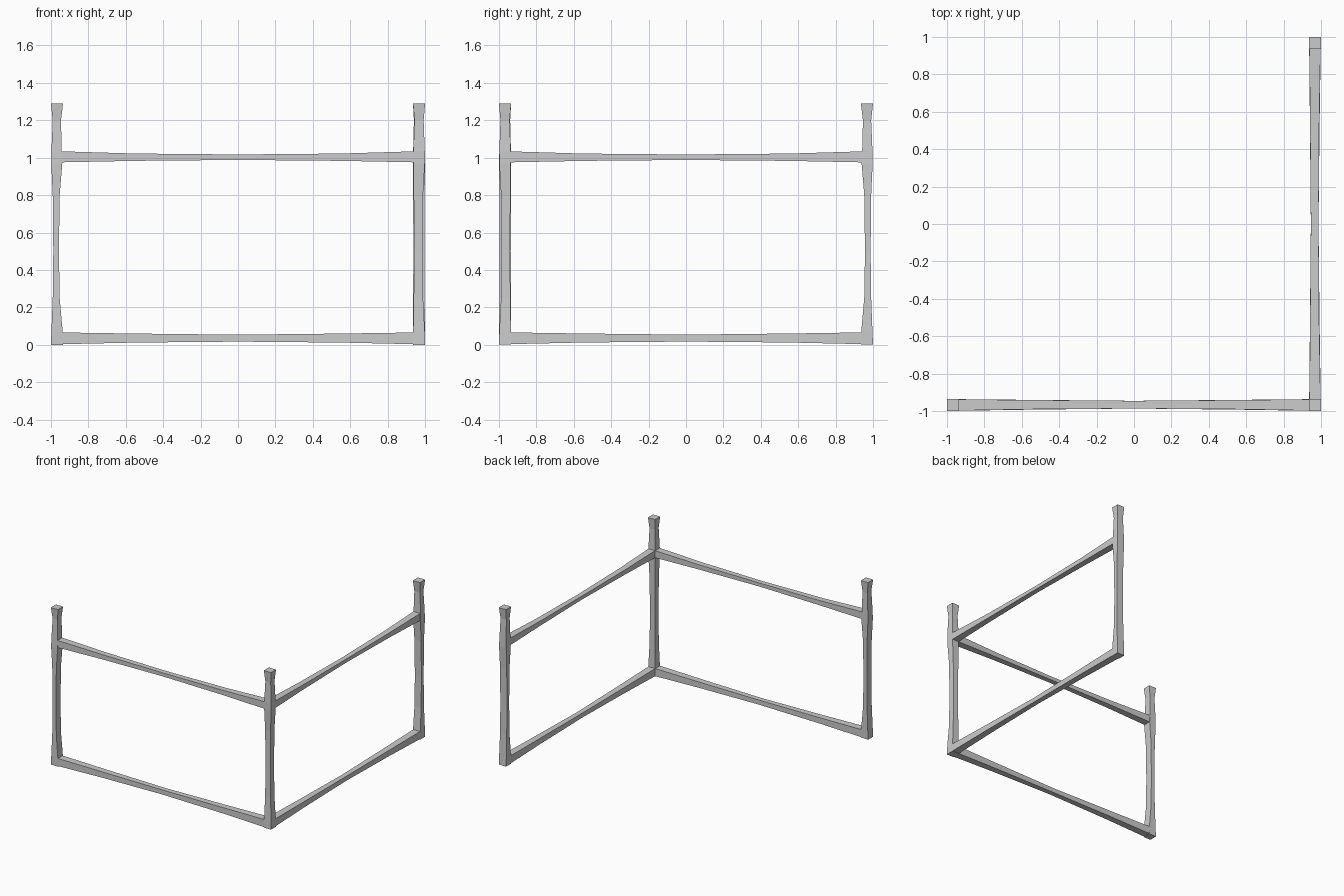
import bpy, bmesh

if "Cube" in bpy.data.objects:
    bpy.data.objects.remove(bpy.data.objects["Cube"])


def loft(name, axis, stations):
    """Rectangular beam along an axis; station = (position, a0, a1, b0, b1) on the other two axes."""
    bm = bmesh.new()
    rings = []
    for t, a0, a1, b0, b1 in stations:
        ring = []
        for a, b in ((a0, b0), (a1, b0), (a1, b1), (a0, b1)):
            co = [a, b]
            co.insert(axis, t)
            ring.append(bm.verts.new(co))
        rings.append(ring)
    for r, s in zip(rings, rings[1:]):
        for i in range(4):
            j = (i + 1) % 4
            bm.faces.new((r[i], r[j], s[j], s[i]))
    bm.faces.new(rings[0][::-1])
    bm.faces.new(rings[-1])
    bmesh.ops.recalc_face_normals(bm, faces=bm.faces)
    me = bpy.data.meshes.new(name)
    bm.to_mesh(me)
    bm.free()
    ob = bpy.data.objects.new(name, me)
    bpy.context.collection.objects.link(ob)
    return ob


# Post profile: height, outer face, inner face (distance from centre)
END = [(0, 1, .935), (.07, .997, .937), (.25, .99, .953), (.5, .987, .957),
       (.8, .99, .953), (.97, .998, .939), (1.035, .997, .942), (1.2, .99, .946), (1.29, 1, .935)]
WIDE = [(1, .935), (1, .935), (.997, .936), (.996, .937), (.997, .936),
        (1, .935), (.998, .936), (.992, .94), (1, .935)]
CORNER = [(0, 1, .935), (.07, .998, .936), (.25, .989, .939), (.5, .986, .941),
          (.8, .989, .939), (.97, .998, .937), (1.035, .998, .937), (1.2, .992, .943), (1.29, 1, .935)]

# Posts: the end posts pinch along their rail, the corner post pinches both ways
loft("left_post", 2, [(z, -o, -i, -wo, -wi) for (z, o, i), (wo, wi) in zip(END, WIDE)])
loft("back_post", 2, [(z, wi, wo, i, o) for (z, o, i), (wo, wi) in zip(END, WIDE)])
loft("corner_post", 2, [(z, i, o, -o, -i) for z, o, i in CORNER])

# Rail profile: position, outer, inner, bottom, top
LOW = [(.95, .998, .936, .003, .066), (.55, .992, .94, .012, .06), (0, .986, .945, .017, .054)]
HIGH = [(.95, .997, .937, .975, 1.034), (.55, .99, .941, .983, 1.022), (0, .986, .945, .988, 1.017)]

for level, prof in (("lower", LOW), ("upper", HIGH)):
    full = [(-p[0], *p[1:]) for p in prof] + prof[-2::-1]
    loft(level + "_front_rail", 0, [(t, -o, -i, b, h) for t, o, i, b, h in full])
    loft(level + "_side_rail", 1, [(t, i, o, b, h) for t, o, i, b, h in full])
